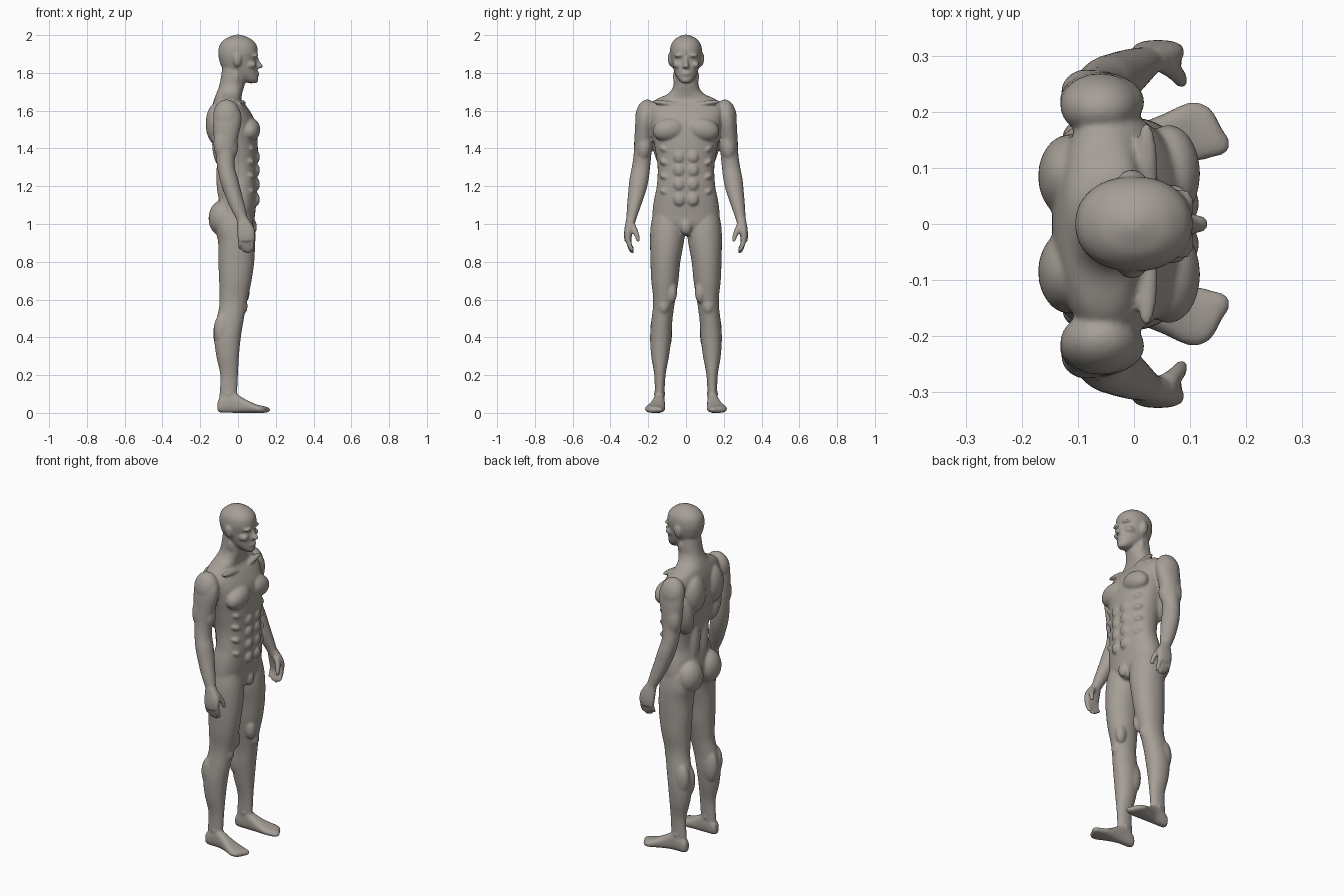
import bpy, bmesh, math
from mathutils import Matrix, Vector

bm = bmesh.new()


def spline(p, sub=5):
    # smooth interpolation through the given sections
    out = []
    for i in range(len(p) - 1):
        a, b, c, d = p[max(i - 1, 0)], p[i], p[i + 1], p[min(i + 2, len(p) - 1)]
        for k in range(sub):
            t = k / sub
            out.append([0.5 * (2 * q + (r - o) * t + (2 * o - 5 * q + 4 * r - s) * t * t
                               + (3 * q - o - 3 * r + s) * t ** 3)
                        for o, q, r, s in zip(a, b, c, d)])
    return out + [list(p[-1])]


def loft(sections, axis='z', power=2.0, mirror=False, n=36):
    # section = (position, a0, a1, y0, y1): extents of a superellipse ring
    for side in ((1, -1) if mirror else (1,)):
        rings = []
        for t, a0, a1, y0, y1 in spline(sections):
            ring = []
            for k in range(n):
                w = 2 * math.pi * k / n
                c, s = math.cos(w), math.sin(w)
                a = (a0 + a1) / 2 + (a1 - a0) / 2 * math.copysign(abs(c) ** (2 / power), c)
                y = (y0 + y1) / 2 + (y1 - y0) / 2 * math.copysign(abs(s) ** (2 / power), s)
                ring.append(bm.verts.new((a, y * side, t) if axis == 'z' else (t, y * side, a)))
            rings.append(ring)
        for r, q in zip(rings, rings[1:]):
            for k in range(n):
                j = (k + 1) % n
                bm.faces.new((r[k], r[j], q[j], q[k]))
        bm.faces.new(rings[0][::-1])
        bm.faces.new(rings[-1])


def blob(loc, rad, mirror=True, tilt=0, axis='X'):
    # ellipsoid muscle, optionally tilted and mirrored across y
    for side in ((1, -1) if mirror else (1,)):
        m = (Matrix.Diagonal((1, side, 1, 1)) @ Matrix.Translation(Vector(loc))
             @ Matrix.Rotation(math.radians(tilt), 4, axis) @ Matrix.Diagonal((*rad, 1)))
        bmesh.ops.create_uvsphere(bm, u_segments=24, v_segments=16, radius=1, matrix=m)


# torso and neck
torso = [(.94, -.08, .06, .11), (1.0, -.11, .083, .172), (1.05, -.115, .09, .178),
         (1.12, -.105, .098, .171), (1.2, -.09, .103, .155), (1.3, -.105, .103, .15),
         (1.4, -.13, .105, .165), (1.48, -.143, .10, .182), (1.55, -.146, .088, .195),
         (1.61, -.14, .055, .20), (1.655, -.128, .02, .165), (1.69, -.115, .022, .095),
         (1.73, -.10, .033, .068), (1.78, -.09, .04, .064), (1.85, -.08, .04, .06)]
loft([(z, a, b, -w, w) for z, a, b, w in torso], power=2.25)

# head
head = [(1.745, .055, .098, .018), (1.76, .02, .106, .036), (1.79, -.04, .104, .056),
        (1.83, -.085, .102, .07), (1.87, -.1, .098, .08), (1.91, -.105, .105, .085),
        (1.95, -.096, .097, .079), (1.98, -.068, .068, .057), (1.994, -.038, .038, .032),
        (2.002, -.015, .015, .012)]
loft([(z, a, b, -w, w) for z, a, b, w in head], power=2.15)
# nose, lips, chin, brow, cheekbone, ear
loft([(1.885, .085, .106, -.009, .009), (1.86, .085, .116, -.011, .011),
      (1.836, .085, .133, -.017, .017), (1.825, .085, .122, -.015, .015)])
blob((.099, 0, 1.795), (.014, .024, .014), False)
blob((.090, 0, 1.762), (.019, .022, .015), False)
blob((.088, .034, 1.893), (.02, .03, .010), tilt=-6)
blob((.066, .047, 1.843), (.032, .024, .02))
blob((-.004, .084, 1.868), (.022, .012, .036), tilt=-8)

# neck cords and collar bones
blob((-.01, .045, 1.73), (.02, .015, .075), tilt=-16)
blob((.022, .10, 1.638), (.02, .085, .014), tilt=8)

# chest, back and shoulder muscles
blob((.062, .09, 1.50), (.056, .088, .062), tilt=-12)
blob((-.115, .085, 1.53), (.056, .075, .11))
blob((-.075, .13, 1.42), (.062, .047, .13), tilt=-8)
blob((-.06, .212, 1.572), (.072, .056, .088), tilt=8)
blob((-.085, .04, 1.25), (.03, .035, .14))

# stomach and ribs
for i, z in enumerate((1.13, 1.21, 1.285, 1.355)):
    blob((.096, .036, z), (.02, .031, .034))
    blob((.055, .112, z + .04), (.035, .03, .018), tilt=25)

# seat, groin
blob((-.084, .085, 1.03), (.072, .082, .095))
blob((.076, 0, .985), (.024, .03, .042), False)

# legs
loft([(.05, -.10, .0, .115, .165), (.1, -.098, -.004, .114, .165), (.2, -.094, .0, .108, .168),
      (.3, -.115, .005, .09, .184), (.4, -.126, .015, .077, .19), (.48, -.117, .028, .073, .184),
      (.56, -.10, .042, .063, .175), (.62, -.098, .055, .053, .175), (.7, -.10, .072, .04, .184),
      (.8, -.104, .086, .03, .188), (.9, -.105, .09, .012, .190), (.98, -.12, .085, .005, .188),
      (1.05, -.11, .07, .02, .176)], power=2.1, mirror=True)
# knee, thigh teardrop, calves, ankle bones
blob((.026, .118, .565), (.025, .03, .042))
blob((.03, .075, .64), (.032, .028, .06))
blob((-.082, .108, .42), (.05, .034, .10))
blob((-.08, .155, .44), (.048, .034, .09))
blob((-.045, .14, .10), (.018, .032, .018))

# feet
loft([(-.109, .015, .05, .128, .155), (-.095, .002, .08, .116, .166), (-.03, 0, .11, .113, .17),
      (0, 0, .095, .112, .176), (.05, 0, .066, .11, .195), (.1, 0, .044, .11, .217),
      (.135, 0, .036, .117, .207), (.158, .003, .03, .124, .168), (.169, .01, .022, .13, .155)],
     axis='x', power=2.5, mirror=True)

# arms
loft([(1.64, -.095, -.025, .175, .222), (1.6, -.125, .01, .165, .256), (1.54, -.132, .018, .17, .268),
      (1.45, -.128, -.002, .178, .273), (1.37, -.118, -.016, .183, .277), (1.3, -.11, -.016, .19, .287),
      (1.24, -.098, .0, .197, .299), (1.18, -.08, .015, .21, .305), (1.1, -.048, .035, .237, .312),
      (1.03, -.012, .052, .262, .316), (1.0, -.0, .065, .27, .32)], mirror=True)
blob((-.04, .222, 1.41), (.04, .04, .075), tilt=6)
blob((-.085, .235, 1.43), (.045, .04, .09), tilt=6)

# hands: palm, fingers, thumb
loft([(1.03, -.005, .054, .266, .316), (.98, -.006, .085, .278, .325), (.94, -.004, .09, .286, .328),
      (.91, .0, .086, .29, .325)], power=2.4, mirror=True)
for i, tip in enumerate((.865, .85, .845, .855)):
    x = .012 + .021 * i
    loft([(.93, x - .013, x + .013, .292, .322), (.89, x - .012, x + .012, .285, .314),
          (tip + .01, x - .011, x + .011, .274, .300), (tip, x - .006, x + .006, .275, .29)],
         mirror=True, n=12)
loft([(1.0, .035, .075, .268, .298), (.96, .06, .09, .252, .285), (.93, .07, .096, .244, .27),
      (.905, .076, .094, .243, .261)], mirror=True, n=16)

# fuse all parts into one smooth body
bmesh.ops.recalc_face_normals(bm, faces=bm.faces)
mesh = bpy.data.meshes.new("body")
bm.to_mesh(mesh)
bm.free()
body = bpy.data.objects.new("body", mesh)
bpy.context.collection.objects.link(body)
clay = bpy.data.materials.new("warm grey clay")
clay.diffuse_color = (.38, .345, .31, 1)
mesh.materials.append(clay)
rem = body.modifiers.new("fuse", 'REMESH')
rem.mode = 'VOXEL'
rem.voxel_size = .0065
rem.use_smooth_shade = True
sm = body.modifiers.new("soften", 'SMOOTH')
sm.factor = .5
sm.iterations = 5
